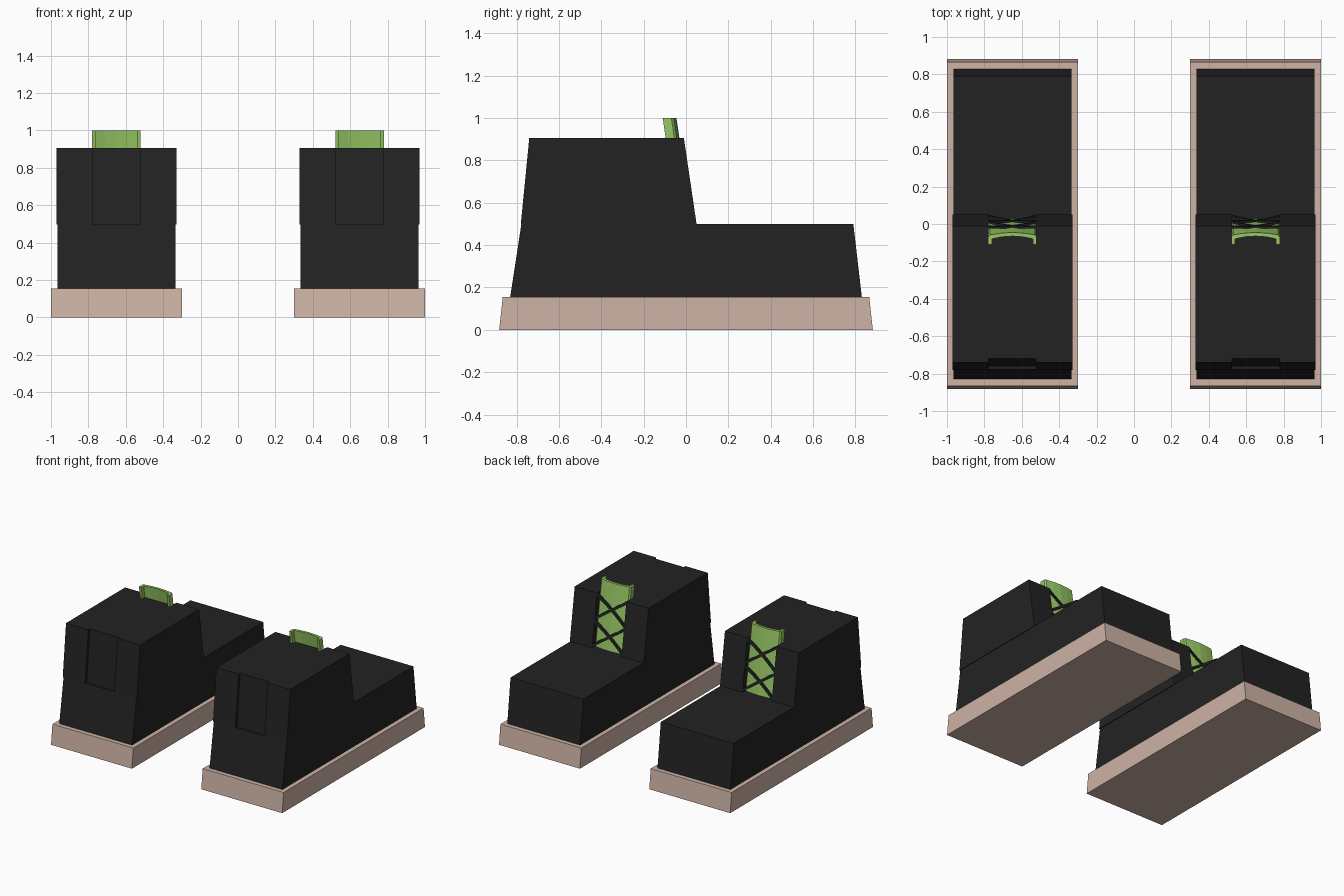
import bpy, bmesh

if "Cube" in bpy.data.objects:
    bpy.data.objects.remove(bpy.data.objects["Cube"])


def material(name, rgb):
    m = bpy.data.materials.new(name)
    m.diffuse_color = (*rgb, 1)
    m.use_nodes = True
    m.node_tree.nodes["Principled BSDF"].inputs["Base Color"].default_value = m.diffuse_color
    return m


BLACK = material("black leather", (0.0165, 0.0165, 0.0165))
TAN = material("tan rubber", (0.62, 0.45, 0.375))
GREEN = material("green lining", (0.31, 0.58, 0.13))


def front(z):
    """Sloping front plane of the shaft."""
    return 0.05 - 0.148 * (z - 0.5)


def loft(name, rings, mat, x=0.0):
    """Join equal rings of points into a closed solid."""
    bm = bmesh.new()
    rows = [[bm.verts.new(p) for p in r] for r in rings]
    n = len(rows[0])
    for a, b in zip(rows, rows[1:]):
        for i in range(n):
            j = (i + 1) % n
            bm.faces.new((a[i], a[j], b[j], b[i]))
    bm.faces.new(rows[0])
    bm.faces.new(rows[-1])
    bmesh.ops.recalc_face_normals(bm, faces=bm.faces[:])
    me = bpy.data.meshes.new(name)
    bm.to_mesh(me)
    bm.free()
    me.materials.append(mat)
    ob = bpy.data.objects.new(name, me)
    ob.location.x = x
    bpy.context.collection.objects.link(ob)
    return ob


def block(name, x0, x1, profile, mat, x):
    """Side profile of (y, z) points extruded across x."""
    return loft(name, [[(px, y, z) for y, z in profile] for px in (x0, x1)], mat, x)


# Tongue cross-section: shallow bowed front with ends wrapping back
OUTER = [(-0.13, -0.086), (-0.13, -0.045), (-0.12, -0.034), (-0.06, -0.025), (0, -0.021),
         (0.06, -0.025), (0.12, -0.034), (0.13, -0.045), (0.13, -0.086)]
INNER = [(0.11, -0.086), (0.11, -0.056), (0.06, -0.045), (0, -0.041),
         (-0.06, -0.045), (-0.11, -0.056), (-0.11, -0.086)]
TOP, MID, SLOT = 0.905, 0.5, 0.127

for side, cx in (("left", -0.65), ("right", 0.65)):
    # Sole and foot
    block(side + "_sole", -0.35, 0.35,
          [(-0.882, 0), (0.882, 0), (0.865, 0.155), (-0.865, 0.155)], TAN, cx)
    block(side + "_foot", -0.315, 0.315,
          [(-0.83, 0.155), (0.83, 0.155), (0.79, MID), (-0.777, MID)], BLACK, cx)

    # Shaft: two side walls and a recessed centre
    wall = [(-0.78, MID - 0.002), (front(MID), MID - 0.002), (front(TOP), TOP), (-0.74, TOP)]
    block(side + "_outer_wall", -0.32, -SLOT, wall, BLACK, cx)
    block(side + "_inner_wall", SLOT, 0.32, wall, BLACK, cx)
    block(side + "_shaft_centre", -SLOT, SLOT,
          [(-0.758, MID), (front(MID) - 0.055, MID), (front(TOP) - 0.055, TOP), (-0.72, TOP)],
          BLACK, cx)

    # Tongue
    rings = [[(x, front(z) + d, z) for x, d in OUTER + INNER] for z in (MID, 1.0)]
    tongue = loft(side + "_tongue", rings, GREEN, cx)

    # Two crossed pairs of laces, sagging towards the tongue
    for row in range(2):
        for s in (-1, 1):
            rings = []
            for i in range(7):
                t = i / 6 * 2 - 1
                zc = 0.605 + 0.2 * row + 0.088 * t * s
                d = -0.016 + 0.011 * t * t
                rings.append([(SLOT * t, front(zc + h) + d + w, zc + h)
                              for h, w in ((-0.012, -0.008), (0.012, -0.008),
                                           (0.012, 0.004), (-0.012, 0.004))])
            loft(f"{side}_lace_{row}_{'up' if s > 0 else 'down'}", rings, BLACK, cx)
